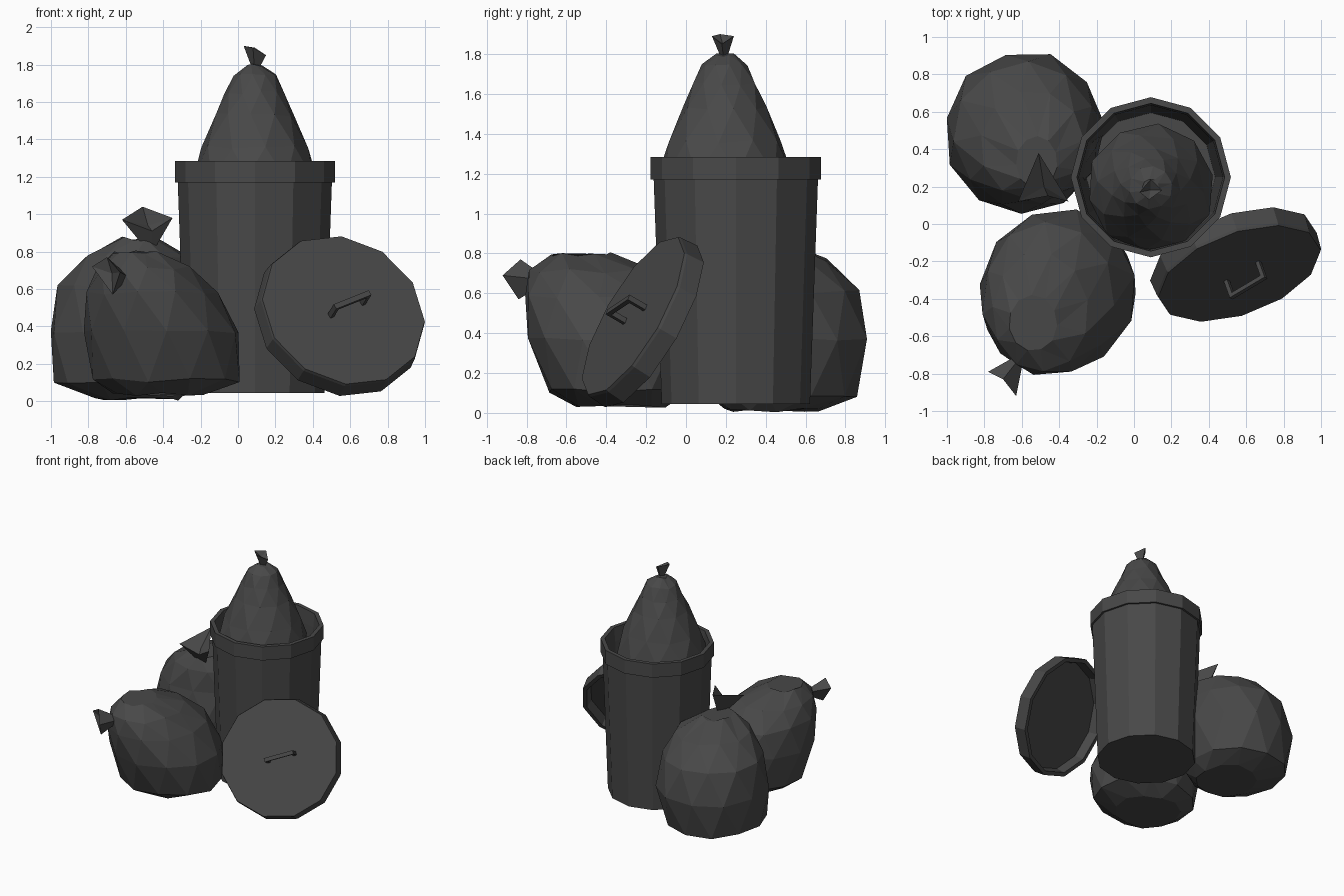
import bpy, bmesh, math, random
from mathutils import Vector, Matrix

if "Cube" in bpy.data.objects:
    bpy.data.objects.remove(bpy.data.objects["Cube"])

random.seed(4)

grey = bpy.data.materials.new("dark_grey")
grey.diffuse_color = (0.065, 0.065, 0.065, 1)
grey.use_nodes = True
grey.node_tree.nodes["Principled BSDF"].inputs["Base Color"].default_value = grey.diffuse_color


def finish(name, bm, matrix=Matrix.Identity(4)):
    bmesh.ops.recalc_face_normals(bm, faces=bm.faces)
    me = bpy.data.meshes.new(name)
    bm.to_mesh(me)
    bm.free()
    me.materials.append(grey)
    ob = bpy.data.objects.new(name, me)
    ob.matrix_world = matrix
    bpy.context.collection.objects.link(ob)
    return ob


def loft(name, rings, sides, jitter=0.0, phase=0.0, matrix=Matrix.Identity(4)):
    """Capped stack of elliptical rings (z, cx, cy, rx, ry); jitter gives staggered, crumpled rings."""
    bm = bmesh.new()
    loops = []
    for n, (z, cx, cy, rx, ry) in enumerate(rings):
        loop = []
        shift = n * math.pi / sides if jitter else 0
        for i in range(sides):
            a = 2 * math.pi * i / sides + phase + shift
            k = 1 + random.uniform(-jitter, jitter)
            dz = random.uniform(0, jitter)
            loop.append(bm.verts.new((cx + rx * k * math.cos(a), cy + ry * k * math.sin(a), z + dz)))
        loops.append(loop)
    for lo, hi in zip(loops, loops[1:]):
        for i in range(sides):
            j = (i + 1) % sides
            if jitter:
                bm.faces.new((lo[i], lo[j], hi[i]))
                bm.faces.new((lo[j], hi[j], hi[i]))
            else:
                bm.faces.new((lo[i], lo[j], hi[j], hi[i]))
    bm.faces.new(loops[0])
    bm.faces.new(loops[-1])
    return finish(name, bm, matrix)


def knot(name, base, tips):
    """Gathered neck flaring out to a few tips."""
    bm = bmesh.new()
    base = Vector(base)
    tips = [Vector(t) for t in tips]
    mid = sum(tips, Vector()) / len(tips)
    low = [bm.verts.new(base + (t - mid) * 0.25) for t in tips]
    high = [bm.verts.new(t) for t in tips]
    fold = bm.verts.new(mid.lerp(base, 0.25))
    for i in range(len(tips)):
        j = (i + 1) % len(tips)
        bm.faces.new((low[i], low[j], high[j], high[i]))
        bm.faces.new((high[i], high[j], fold))
    bm.faces.new(low)
    finish(name, bm)


# Can: outer wall, folded rim, inner wall and floor
CX, CY = 0.09, 0.25
can = [(0.045, .372), (1.17, .412), (1.17, .428), (1.283, .428), (1.283, .395), (1.17, .385), (0.09, .345)]
loft("trash_can", [(z, CX, CY, r, r) for z, r in can], 12)

# Bag standing in the can
bag = [(0.85, .22), (1.0, .31), (1.18, .34), (1.35, .288), (1.52, .212), (1.64, .16), (1.73, .115), (1.785, .045)]
loft("bag_in_can", [(z, 0.09, 0.195, r, r) for z, r in bag], 10, 0.02, 0.2)
knot("bag_in_can_knot", (0.09, 0.19, 1.775),
     [(0.03, 0.17, 1.9), (0.08, 0.13, 1.89), (0.15, 0.18, 1.85), (0.09, 0.24, 1.89)])

# Back left bag
loft("back_bag", [(0.0, -.55, .43, .23, .24), (0.08, -.61, .48, .38, .385), (0.36, -.585, .485, .425, .44),
                  (0.6, -.58, .48, .38, .39), (0.76, -.54, .42, .28, .29), (0.86, -.52, .33, .11, .14)],
     11, 0.022, 0.1)
knot("back_bag_knot", (-0.47, 0.22, 0.83),
     [(-0.62, 0.12, 0.97), (-0.46, 0.15, 0.91), (-0.35, 0.12, 0.98), (-0.51, 0.38, 1.04)])

# Front left bag, its top pulled towards the knot
loft("front_bag", [(0.025, -.42, -.34, .25, .24), (0.1, -.39, -.34, .4, .36), (0.36, -.405, -.36, .425, .44),
                   (0.57, -.455, -.4, .355, .41), (0.7, -.5, -.47, .26, .32), (0.785, -.54, -.53, .13, .15)],
     11, 0.022, 0.2)
knot("front_bag_knot", (-0.61, -0.72, 0.67),
     [(-0.78, -0.79, 0.72), (-0.70, -0.83, 0.77), (-0.63, -0.92, 0.69), (-0.67, -0.84, 0.57)])

# Lid leaning on the can: local z points out through the handle side
nz = Vector((0.3, -0.825, 0.48)).normalized()
nx = Vector((0.2, 0.09, 0.09))
nx = (nx - nz * nx.dot(nz)).normalized()
ny = nz.cross(nx)
lid_m = Matrix.Translation((0.548, -0.22, 0.46)) @ Matrix((nx, ny, nz)).transposed().to_4x4()
lid = [(0.02, .42), (-0.055, .435), (-0.055, .467), (0.04, .46), (0.055, .455)]
loft("lid", [(z, 0, 0, r, r) for z, r in lid], 12, matrix=lid_m)

# Lid handle: bar and two posts
bm = bmesh.new()
for loc, size in [((.02, 0, .15), (.23, .03, .022)), ((-.084, 0, .1), (.022, .03, .1)),
                  ((.124, 0, .1), (.022, .03, .1))]:
    bmesh.ops.create_cube(bm, size=1, matrix=Matrix.Translation(loc) @ Matrix.Diagonal((*size, 1)))
finish("lid_handle", bm, lid_m)
